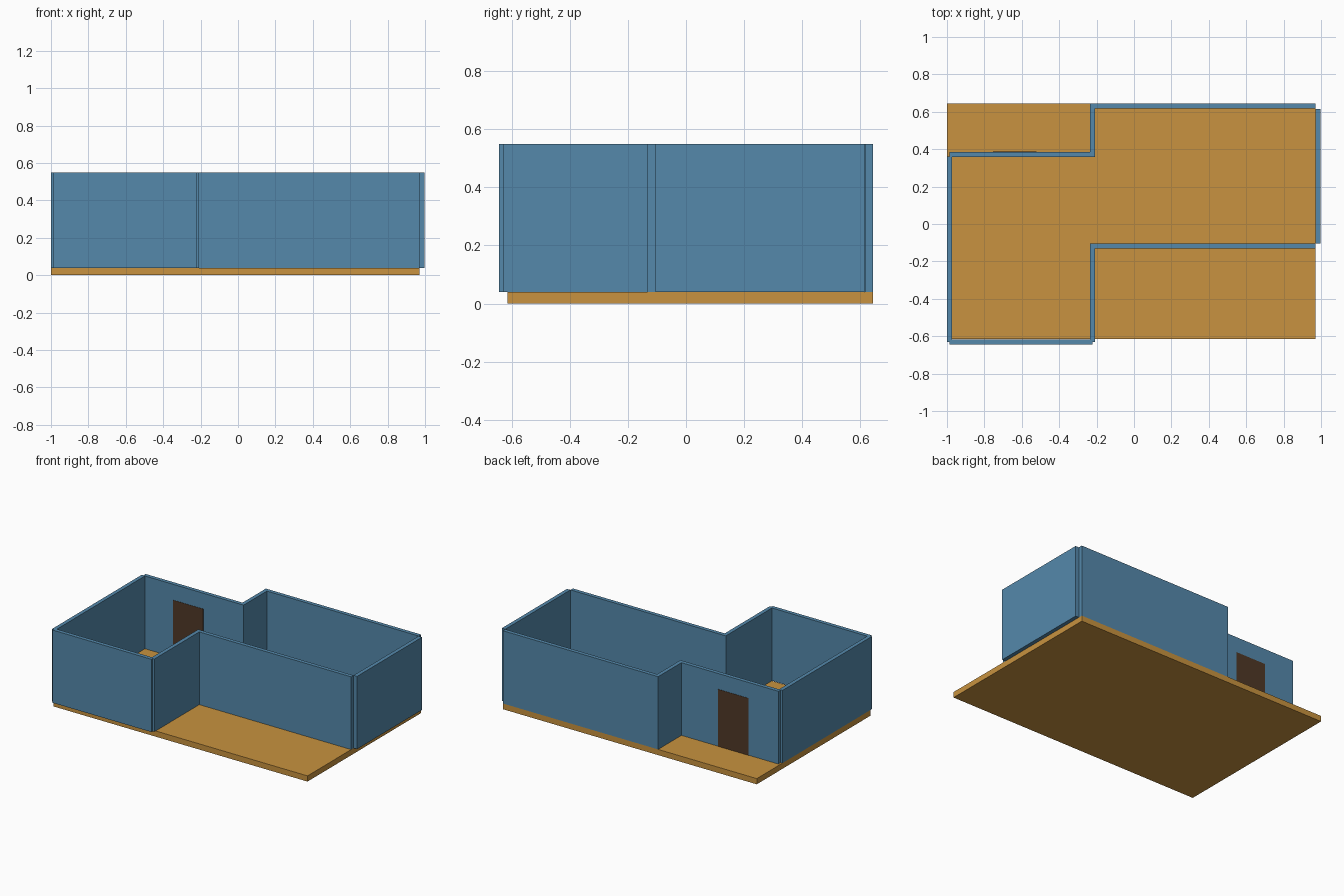
import bpy

if "Cube" in bpy.data.objects:
    bpy.data.objects.remove(bpy.data.objects["Cube"])


def material(name, rgb):
    m = bpy.data.materials.new(name)
    m.diffuse_color = (*rgb, 1.0)
    m.use_nodes = True
    m.node_tree.nodes["Principled BSDF"].inputs["Base Color"].default_value = m.diffuse_color
    return m


def box(name, x, y, z, mat):
    """Axis-aligned box from (min, max) ranges."""
    bpy.ops.mesh.primitive_cube_add(
        size=1, location=[(a + b) / 2 for a, b in (x, y, z)])
    o = bpy.context.object
    o.name = name
    o.scale = [b - a for a, b in (x, y, z)]
    bpy.ops.object.transform_apply(location=False, rotation=False, scale=True)
    o.data.materials.append(mat)
    return o


FLOOR_TOP, WALL_TOP = 0.04, 0.55
wood = material("floor_wood", (0.58, 0.29, 0.05))
paint = material("wall_blue", (0.09, 0.25, 0.41))
dark = material("door_brown", (0.08, 0.04, 0.02))

# Floor slab
box("floor", (-1.0, 0.97), (-0.615, 0.644), (0, FLOOR_TOP), wood)

# Walls of the stepped outline
walls = {
    "left_wall": ((-1.0, -0.973), (-0.63, 0.36)),
    "back_left_wall": ((-0.987, -0.208), (0.359, 0.386)),
    "back_step_wall": ((-0.235, -0.208), (0.36, 0.644)),
    "back_right_wall": ((-0.235, 0.97), (0.617, 0.644)),
    "right_wall": ((0.97, 0.997), (-0.105, 0.615)),
    "front_right_wall": ((-0.235, 0.97), (-0.132, -0.105)),
    "front_step_wall": ((-0.235, -0.208), (-0.63, -0.105)),
    "front_left_wall": ((-0.987, -0.222), (-0.644, -0.617)),
}
for name, (x, y) in walls.items():
    box(name, x, y, (FLOOR_TOP, WALL_TOP), paint)

# Door panel, just proud of both faces of the back left wall
box("door", (-0.755, -0.52), (0.357, 0.388), (FLOOR_TOP, 0.44), dark)
